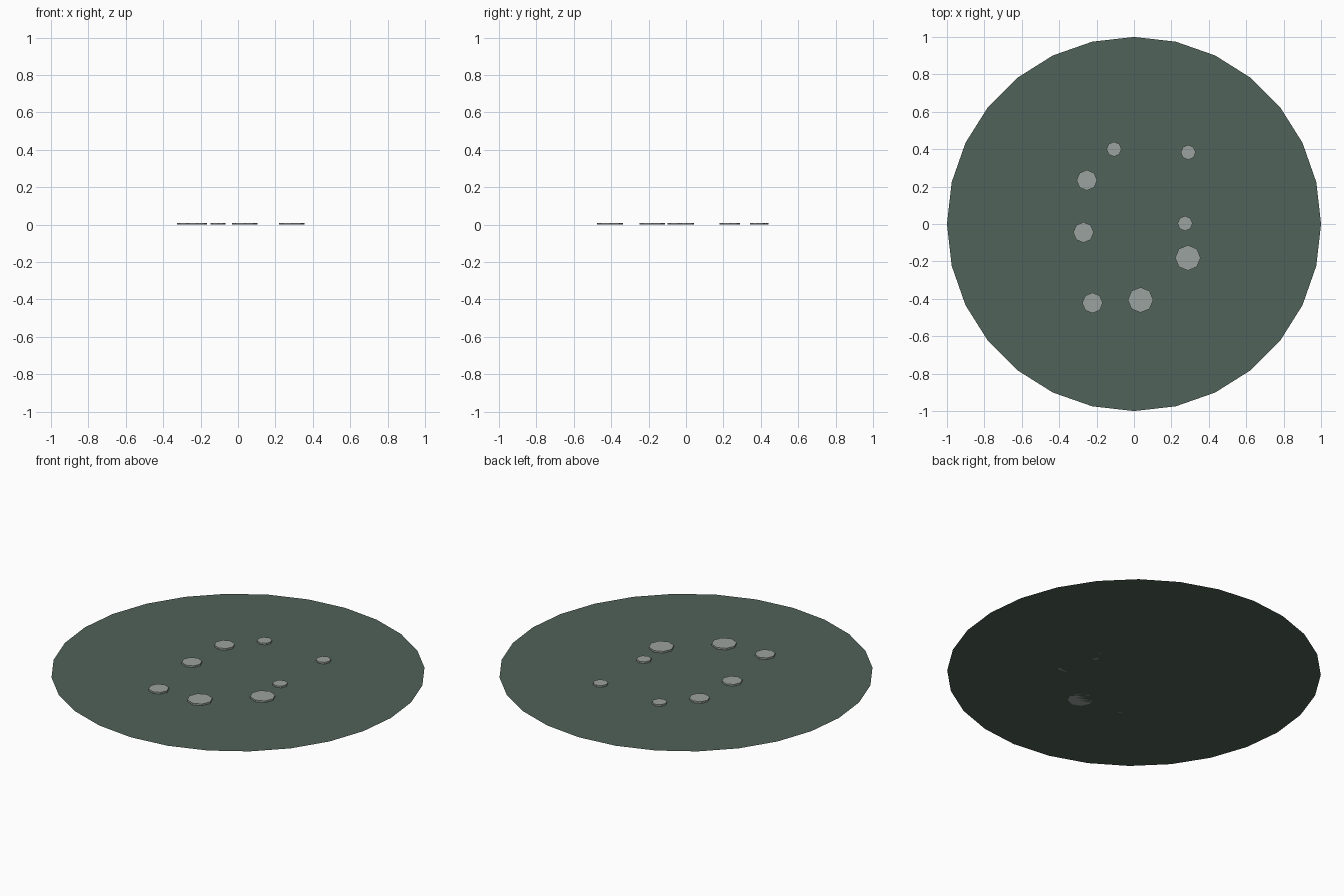
import bpy
from math import pi

if "Cube" in bpy.data.objects:
    bpy.data.objects.remove(bpy.data.objects["Cube"])


def material(name, rgb):
    mat = bpy.data.materials.new(name)
    mat.diffuse_color = (*rgb, 1)
    mat.use_nodes = True
    mat.node_tree.nodes["Principled BSDF"].inputs["Base Color"].default_value = mat.diffuse_color
    return mat


green = material("dark_green", (0.08, 0.122, 0.098))
pale = material("pale_grey", (0.33, 0.365, 0.345))

# Flat 28-sided base disc
bpy.ops.mesh.primitive_circle_add(vertices=28, radius=1, fill_type='NGON')
base = bpy.context.object
base.name = "base_disc"
base.data.materials.append(green)

# Thin octagonal spots scattered in a ring: x, y, radius
HEIGHT = 0.01
SMALL, MEDIUM, LARGE = 0.04, 0.055, 0.068
spots = [
    (-0.107, 0.40, SMALL), (0.29, 0.383, SMALL), (0.273, 0.003, SMALL),
    (-0.252, 0.234, MEDIUM), (-0.27, -0.045, MEDIUM), (-0.222, -0.422, MEDIUM),
    (0.288, -0.181, LARGE), (0.035, -0.406, LARGE),
]
for i, (x, y, r) in enumerate(spots, 1):
    bpy.ops.mesh.primitive_cylinder_add(
        vertices=8, radius=r, depth=HEIGHT, location=(x, y, HEIGHT / 2))
    spot = bpy.context.object
    spot.name = f"spot_{i}"
    spot.data.materials.append(pale)
